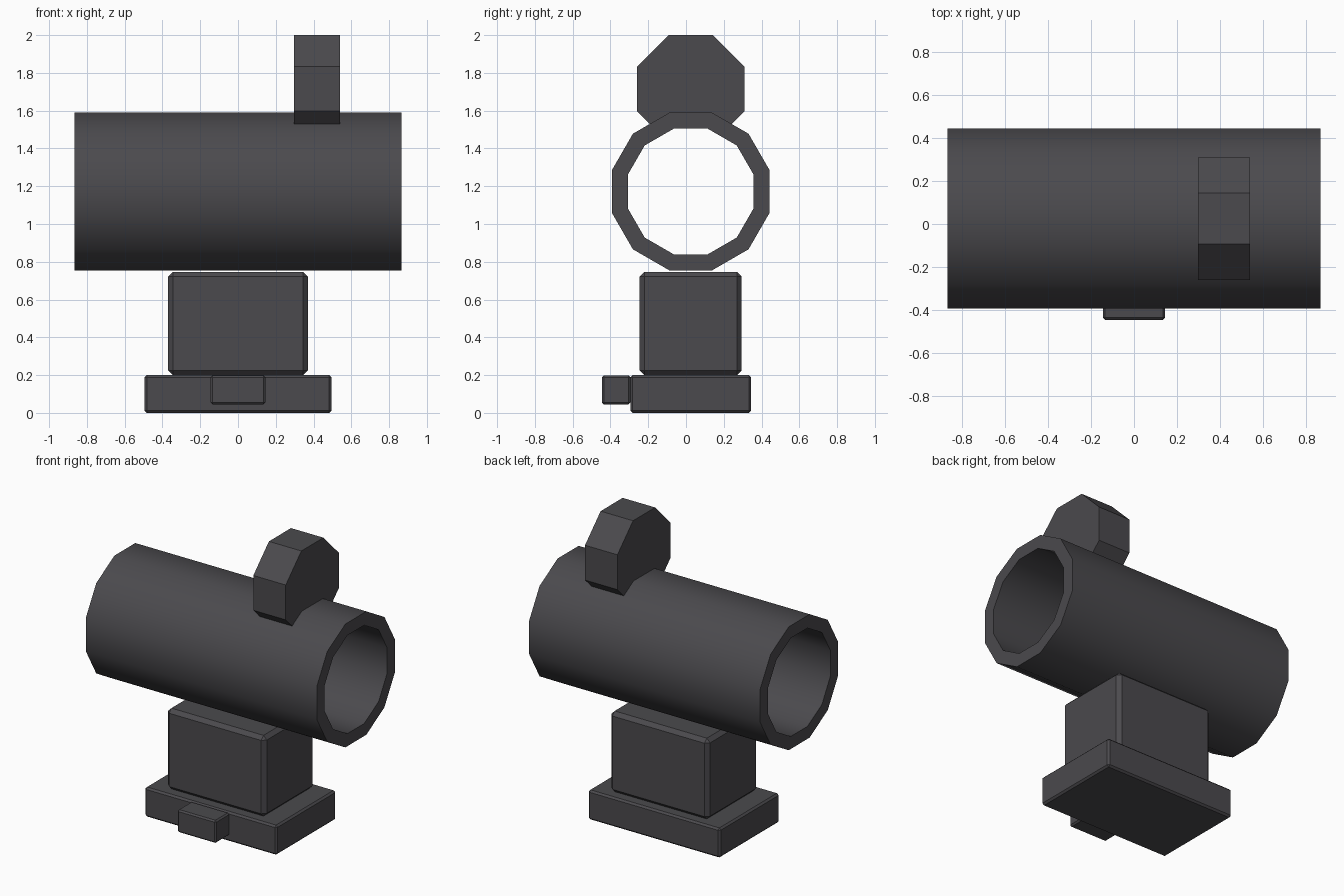
import bpy, bmesh, math

cube = bpy.data.objects.get("Cube")
if cube:
    bpy.data.objects.remove(cube, do_unlink=True)

# Single dark grey finish
grey = bpy.data.materials.new("dark_grey")
grey.use_nodes = True
colour = (0.07, 0.068, 0.075, 1)
grey.diffuse_color = colour
grey.node_tree.nodes["Principled BSDF"].inputs["Base Color"].default_value = colour


def finish(name, bm):
    """Turn a bmesh into a linked, coloured object."""
    bmesh.ops.recalc_face_normals(bm, faces=bm.faces)
    mesh = bpy.data.meshes.new(name)
    bm.to_mesh(mesh)
    bm.free()
    obj = bpy.data.objects.new(name, mesh)
    bpy.context.collection.objects.link(obj)
    mesh.materials.append(grey)
    return obj


def box(name, half_x, y0, y1, z0, z1, bevel):
    """Chamfered box, symmetric in x."""
    bm = bmesh.new()
    bmesh.ops.create_cube(bm, size=1)
    for v in bm.verts:
        v.co.x *= 2 * half_x
        v.co.y = y0 if v.co.y < 0 else y1
        v.co.z = z0 if v.co.z < 0 else z1
    bmesh.ops.bevel(bm, geom=bm.edges[:], offset=bevel, segments=1,
                    affect='EDGES', profile=0.5)
    return finish(name, bm)


def ring(bm, x, sides, apothem, y, z):
    """Polygon around the x axis with a flat side on top."""
    r = apothem / math.cos(math.pi / sides)
    angles = [(i + 0.5) * math.tau / sides for i in range(sides)]
    return [bm.verts.new((x, y + r * math.cos(a), z + r * math.sin(a))) for a in angles]


def bridge(bm, a, b):
    n = len(a)
    for i in range(n):
        j = (i + 1) % n
        bm.faces.new((a[i], a[j], b[j], b[i]))


AXIS_Y = 0.025

# Mount
box("base_plate", 0.495, -0.295, 0.345, 0, 0.2, 0.012)
box("mount_block", 0.37, -0.245, 0.295, 0.2, 0.747, 0.025)
box("front_button", 0.145, -0.445, -0.294, 0.045, 0.198, 0.01)

# Hollow twelve-sided tube
bm = bmesh.new()
loops = [ring(bm, x, 12, a, AXIS_Y, 1.172)
         for x, a in ((-0.866, 0.418), (0.866, 0.418), (0.866, 0.333), (-0.866, 0.333))]
for i in range(4):
    bridge(bm, loops[i], loops[(i + 1) % 4])
tube = finish("sight_tube", bm)
bpy.ops.object.select_all(action='DESELECT')
tube.select_set(True)
bpy.context.view_layer.objects.active = tube
bpy.ops.object.shade_smooth_by_angle(angle=math.radians(40))

# Octagonal knob, trimmed inside the tube wall
bm = bmesh.new()
left = ring(bm, 0.54, 8, 0.285, AXIS_Y, 1.715)
right = ring(bm, 0.297, 8, 0.285, AXIS_Y, 1.715)
bridge(bm, left, right)
bm.faces.new(left)
bm.faces.new(right)
cut = bmesh.ops.bisect_plane(bm, geom=bm.verts[:] + bm.edges[:] + bm.faces[:],
                             plane_co=(0, 0, 1.52), plane_no=(0, 0, 1), clear_inner=True)
bmesh.ops.contextual_create(bm, geom=[e for e in cut["geom_cut"]
                                      if isinstance(e, bmesh.types.BMEdge)])
finish("top_knob", bm)
